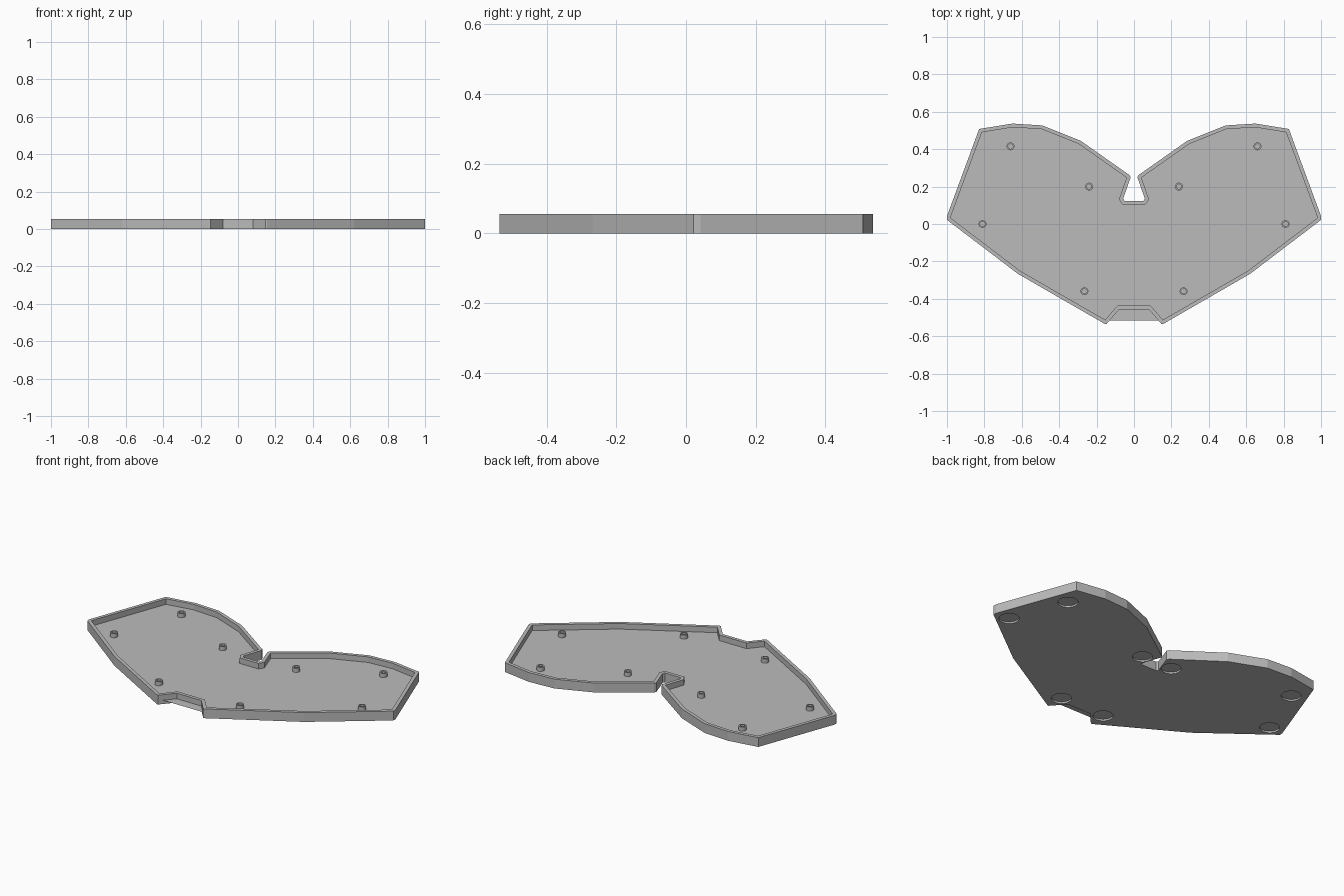
import bpy, bmesh
from math import cos, sin, tau

if "Cube" in bpy.data.objects:
    bpy.data.objects.remove(bpy.data.objects["Cube"], do_unlink=True)

HEIGHT, FLOOR, WALL = 0.055, 0.022, 0.02

grey = bpy.data.materials.new("plain grey")
grey.use_nodes = True
grey.diffuse_color = (0.5, 0.5, 0.5, 1)
bsdf = next(n for n in grey.node_tree.nodes if n.type == 'BSDF_PRINCIPLED')
bsdf.inputs["Base Color"].default_value = grey.diffuse_color


def circle(x, y, radius, sides=32):
    return [(x + radius * cos(tau * i / sides), y + radius * sin(tau * i / sides))
            for i in range(sides)]


def add_prism(bm, points, low, high):
    """Extrude a counter-clockwise outline and return its top face."""
    bottom = [bm.verts.new((x, y, low)) for x, y in points]
    top = [bm.verts.new((x, y, high)) for x, y in points]
    bm.faces.new(bottom[::-1])
    for i in range(len(points)):
        j = (i + 1) % len(points)
        bm.faces.new((bottom[i], bottom[j], top[j], top[i]))
    lid = bm.faces.new(top)
    bm.normal_update()
    return lid


def add_cup(bm, points, low, high, wall, depth):
    """Prism hollowed from above."""
    lid = add_prism(bm, points, low, high)
    bmesh.ops.inset_region(bm, faces=[lid], thickness=wall, use_even_offset=True)
    well = bmesh.ops.extrude_discrete_faces(bm, faces=[lid])["faces"]
    bmesh.ops.translate(bm, verts=well[0].verts[:], vec=(0, 0, -depth))


def finish(bm, name):
    mesh = bpy.data.meshes.new(name)
    bm.normal_update()
    bm.to_mesh(mesh)
    bm.free()
    mesh.materials.append(grey)
    obj = bpy.data.objects.new(name, mesh)
    bpy.context.collection.objects.link(obj)
    return obj


def shade(obj):
    bpy.ops.object.select_all(action='DESELECT')
    obj.select_set(True)
    bpy.context.view_layer.objects.active = obj
    bpy.ops.object.shade_smooth_by_angle(angle=0.5)


# Tray outline: left half from the front notch round to the back slot, then mirrored
half = [(0.08, -0.457), (0.147, -0.535), (0.155, -0.535), (0.62, -0.267),
        (1, 0.022), (1, 0.042), (0.828, 0.508), (0.65, 0.537), (0.49, 0.527),
        (0.285, 0.445), (0.025, 0.262), (0.018, 0.25), (0.058, 0.135), (0.05, 0.123)]
outline = half + [(-x, y) for x, y in reversed(half)]
bm = bmesh.new()
add_cup(bm, outline, 0, HEIGHT, WALL, HEIGHT - FLOOR)
tray = finish(bm, "tray")

# Shallow round recesses under the floor
bm = bmesh.new()
for x, y in [(0.78, 0.38), (0.91, 0.045), (0.1, 0.19), (0.145, -0.43)]:
    for side in (1, -1):
        add_prism(bm, circle(side * x, y, 0.054), -0.02, 0.01)
cutter = finish(bm, "recess_cutter")
cutter.hide_render = True
cut = tray.modifiers.new("recesses", 'BOOLEAN')
cut.operation, cut.solver, cut.object = 'DIFFERENCE', 'EXACT', cutter
bpy.context.view_layer.objects.active = tray
bpy.ops.object.modifier_apply(modifier=cut.name)
bpy.data.objects.remove(cutter, do_unlink=True)

# Hollow standoff posts on the floor
bm = bmesh.new()
for x, y in [(0.66, 0.415), (0.24, 0.2), (0.81, 0), (0.265, -0.36)]:
    for side in (1, -1):
        add_cup(bm, circle(side * x, y, 0.021, 24), FLOOR - 0.004, 0.046, 0.008, 0.023)
posts = finish(bm, "standoff_posts")
shade(posts)
